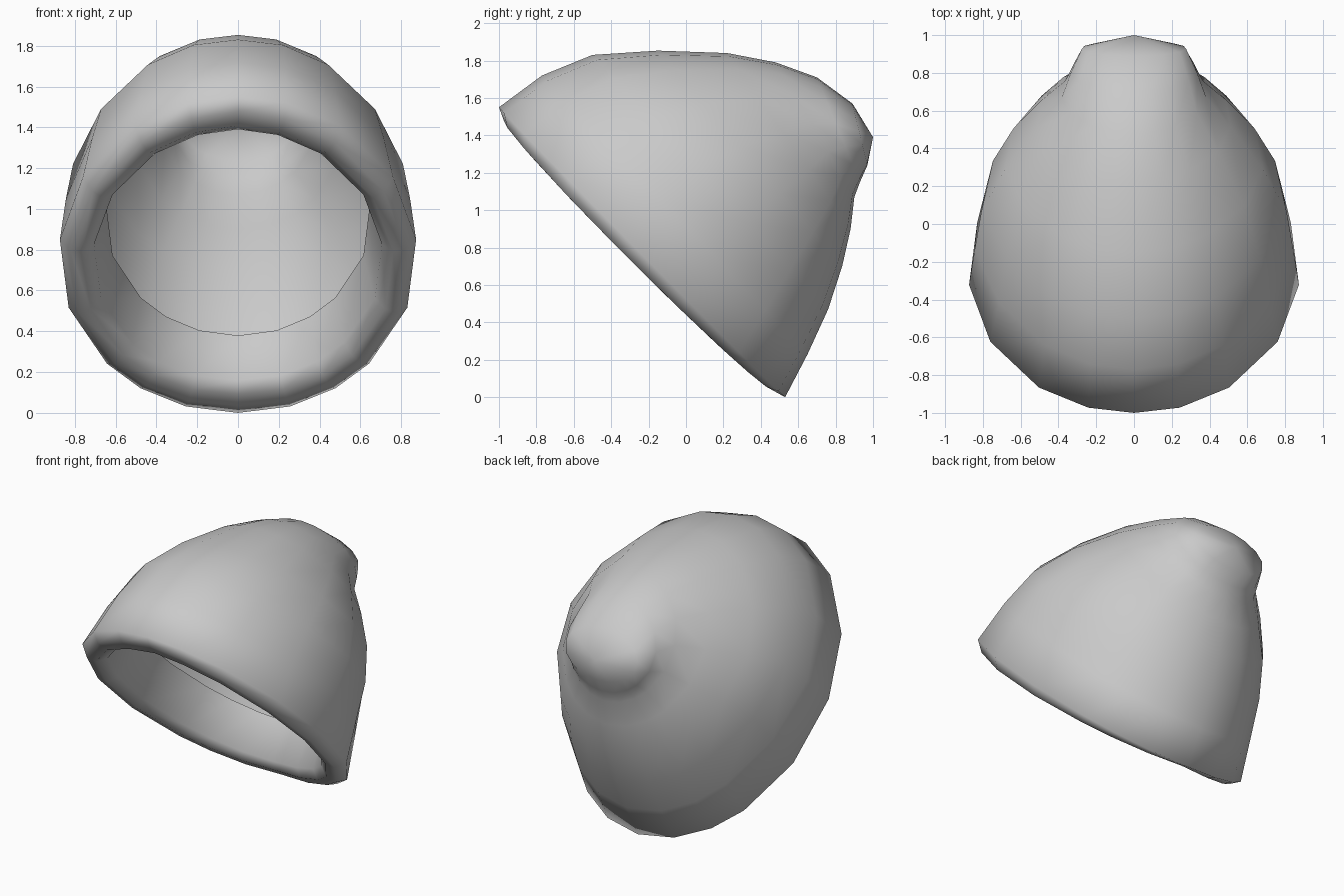
import bpy, bmesh, math

if "Cube" in bpy.data.objects:
    bpy.data.objects.remove(bpy.data.objects["Cube"])

# One plain grey cloth
cloth = bpy.data.materials.new("grey_cloth")
cloth.diffuse_color = (0.59, 0.59, 0.59, 1)
cloth.use_nodes = True
cloth.node_tree.nodes["Principled BSDF"].inputs["Base Color"].default_value = cloth.diffuse_color

# Angles around the hat, from the brow (0) to the nape (180), then mirrored
half = [0, 16, 35, 60, 84, 109, 133, 147, 163, 180]
angles = [math.radians(a) for a in half + [360 - a for a in half[-2:0:-1]]]

# Tilted opening: centre (y, z)
CY, CZ, S = -0.235, 0.775, math.sqrt(0.5)


def cuff(depth, length, width, bow=0.0):
    """Ring parallel to the opening: brow point, nape point, half width, pinch, bow."""
    y, z, r = CY + S * depth, CZ + S * depth, S * length
    return (y - r, z + r), (y + r, z - r), width, 0, bow


# Folded band inside, rounded lip, then the crown up to the knob
rings = [
    cuff(0.26, 0.82, 0.65),
    cuff(0.0, 0.87, 0.71, 0.02),
    cuff(-0.035, 0.93, 0.765, 0.04),
    cuff(-0.025, 1.02, 0.825, 0.05),
    ((-1.0, 1.55), (0.53, 0.0), 0.878, 0, 0.01),
    ((-0.77, 1.72), (0.65, 0.23), 0.855, 0.04, 0),
    ((-0.5, 1.83), (0.76, 0.47), 0.825, 0.07, 0),
    ((-0.15, 1.853), (0.835, 0.70), 0.69, 0.03, 0),
    ((0.22, 1.84), (0.88, 0.90), 0.515, 0, 0),
    ((0.48, 1.79), (0.90, 1.07), 0.385, 0, 0),
    ((0.70, 1.71), (0.93, 1.15), 0.335, 0, 0),
    ((0.89, 1.57), (0.97, 1.24), 0.278, 0, 0),
]

bm = bmesh.new()
loops = []
for (ty, tz), (by, bz), w, pinch, bow in rings:
    loop = []
    for a in angles:
        t = (1 - math.cos(a)) / 2
        x = w * math.sin(a) * (1 - pinch * abs(math.sin(2 * a)))
        drop = S * bow * abs(math.sin(a))
        loop.append(bm.verts.new((x, ty + (by - ty) * t - drop, tz + (bz - tz) * t - drop)))
    loops.append(loop)

n = len(angles)
for p, q in zip(loops, loops[1:]):
    for i in range(n):
        j = (i + 1) % n
        bm.faces.new((p[i], p[j], q[j], q[i]))

# Closed tip of the knob
tip = bm.verts.new((0, 1.0, 1.39))
for i in range(n):
    bm.faces.new((loops[-1][i], loops[-1][(i + 1) % n], tip))

bmesh.ops.recalc_face_normals(bm, faces=bm.faces)
bm.normal_update()
if tip.normal.y < 0:
    bmesh.ops.reverse_faces(bm, faces=bm.faces)
for f in bm.faces:
    f.smooth = True

mesh = bpy.data.meshes.new("knit_cap")
bm.to_mesh(mesh)
bm.free()
mesh.materials.append(cloth)
bpy.context.collection.objects.link(bpy.data.objects.new("knit_cap", mesh))
